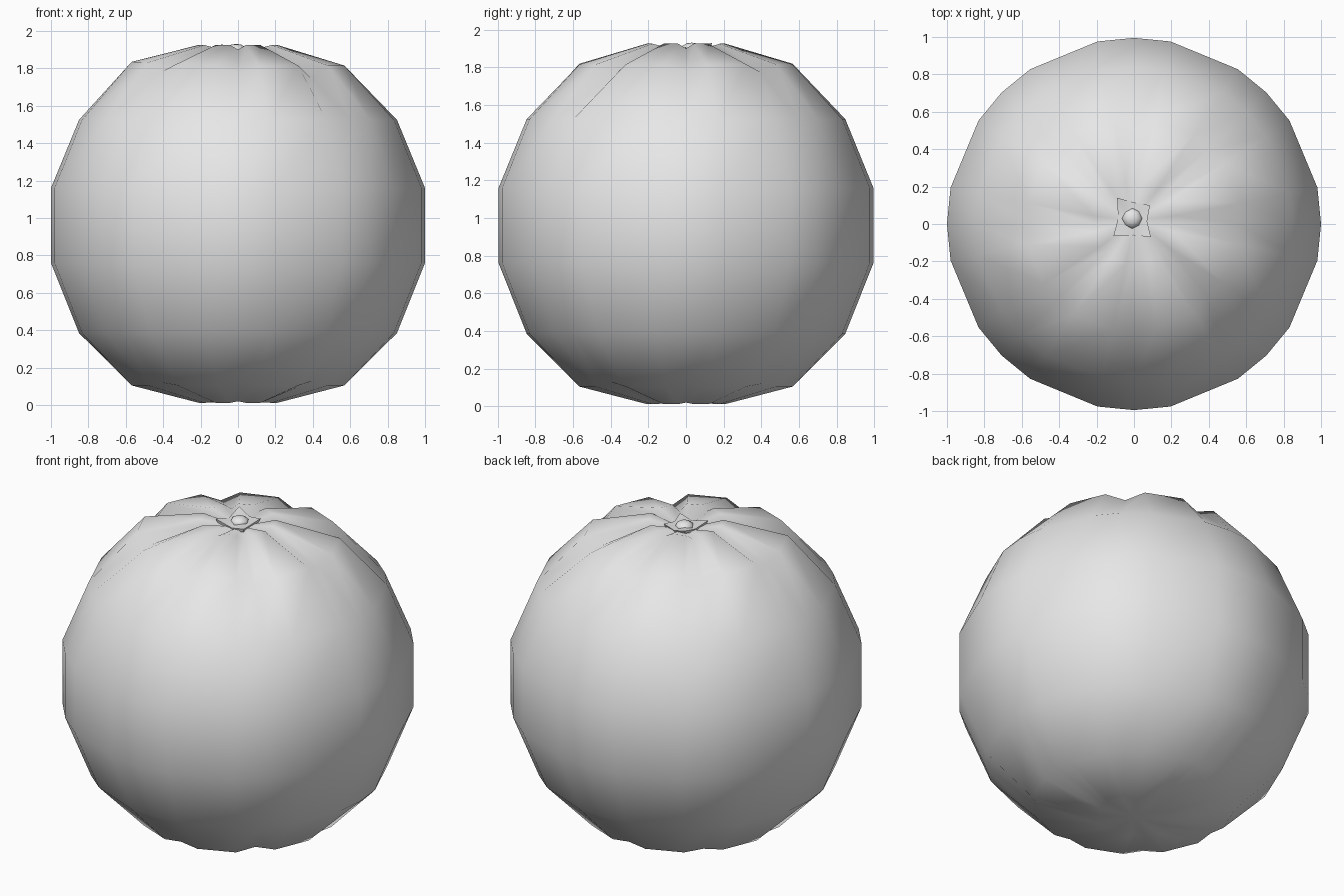
import bpy, bmesh
from math import sin, cos, radians, pi

cube = bpy.data.objects.get("Cube")
if cube:
    bpy.data.objects.remove(cube, do_unlink=True)

grey = bpy.data.materials.new("plain grey")
grey.use_nodes = True
grey.diffuse_color = (0.8, 0.8, 0.8, 1)
grey.node_tree.nodes["Principled BSDF"].inputs["Base Color"].default_value = (0.8, 0.8, 0.8, 1)


def make_object(name, bm, angle=None):
    bmesh.ops.recalc_face_normals(bm, faces=bm.faces)
    mesh = bpy.data.meshes.new(name)
    bm.to_mesh(mesh)
    bm.free()
    mesh.materials.append(grey)
    obj = bpy.data.objects.new(name, mesh)
    bpy.context.collection.objects.link(obj)
    for o in bpy.context.selected_objects:
        o.select_set(False)
    obj.select_set(True)
    bpy.context.view_layer.objects.active = obj
    if angle is None:
        bpy.ops.object.shade_smooth()
    else:
        bpy.ops.object.shade_smooth_by_angle(angle=radians(angle))
    return obj


def bridge(bm, a, b):
    n = len(a)
    for i in range(n):
        bm.faces.new((a[i], a[(i + 1) % n], b[(i + 1) % n], b[i]))


def fan(bm, ring, tip):
    for i in range(len(ring)):
        bm.faces.new((ring[i], ring[(i + 1) % len(ring)], tip))


# Fruit body: eight segments, each with a crease column and two plain columns
# Ring rows: radius, height, inward pull and drop of the creases
rings = [(0.22, 0.012, 0.0, -0.005), (0.67, 0.105, 0.01, -0.012),
         (1.0, 0.385, 0.0, 0.0), (1.177, 0.76, 0.0, 0.0)]
rows = [(0.215, 0.012, 0.0, -0.008), (0.58, 0.105, 0.01, -0.015),
        (0.85, 0.385, 0.0, 0.0), (1.0, 0.76, 0.0, 0.0),
        (1.0, 1.16, 0.0, 0.0), (0.85, 1.525, 0.0, 0.0),
        (0.58, 1.815, 0.02, 0.04), (0.215, 1.925, 0.01, 0.025)]
columns = [(45 * k + step, step == 0) for k in range(8) for step in (-11.25, 0, 11.25)]

bm = bmesh.new()
loops = []
for r, z, pull, drop in rows:
    loop = []
    for a, crease in columns:
        x, y = cos(radians(a)), sin(radians(a))
        # the front left diagonal crease is the deepest
        depth = (1.6 if a == 315 else 1.0) if crease else 0.0
        lift = 0.02 * max(0, -x) if z > 1.7 and r > 0.4 else 0.0
        radius = r - pull * depth
        loop.append(bm.verts.new((radius * x, radius * y * 0.995, z - drop * depth + lift)))
    loops.append(loop)
for lower, upper in zip(loops, loops[1:]):
    bridge(bm, lower, upper)
fan(bm, loops[0], bm.verts.new((0, 0, 0.02)))
fan(bm, loops[-1], bm.verts.new((0, 0.02, 1.875)))
make_object("fruit_body", bm)

# Calyx: thin four-pointed star with a lifted rim
outline = [(0.085, 0.10, 1.915), (0.0, 0.115, 1.90), (-0.09, 0.14, 1.93), (-0.085, 0.03, 1.90),
           (-0.11, -0.065, 1.925), (0.0, -0.06, 1.895), (0.09, -0.07, 1.915), (0.07, 0.015, 1.90)]
bm = bmesh.new()
top = [bm.verts.new(p) for p in outline]
base = [bm.verts.new((x * 0.92, y * 0.92, z - 0.022)) for x, y, z in outline]
bridge(bm, base, top)
fan(bm, top, bm.verts.new((-0.01, 0.025, 1.9)))
fan(bm, base, bm.verts.new((-0.01, 0.025, 1.87)))
make_object("calyx", bm, 40)

# Stem button: low dome in the middle of the calyx
bm = bmesh.new()
bmesh.ops.create_uvsphere(bm, u_segments=8, v_segments=6, radius=0.055)
for v in bm.verts:
    v.co = (v.co.x - 0.01, v.co.y + 0.03, v.co.z * 0.6 + 1.898)
make_object("stem_button", bm)
